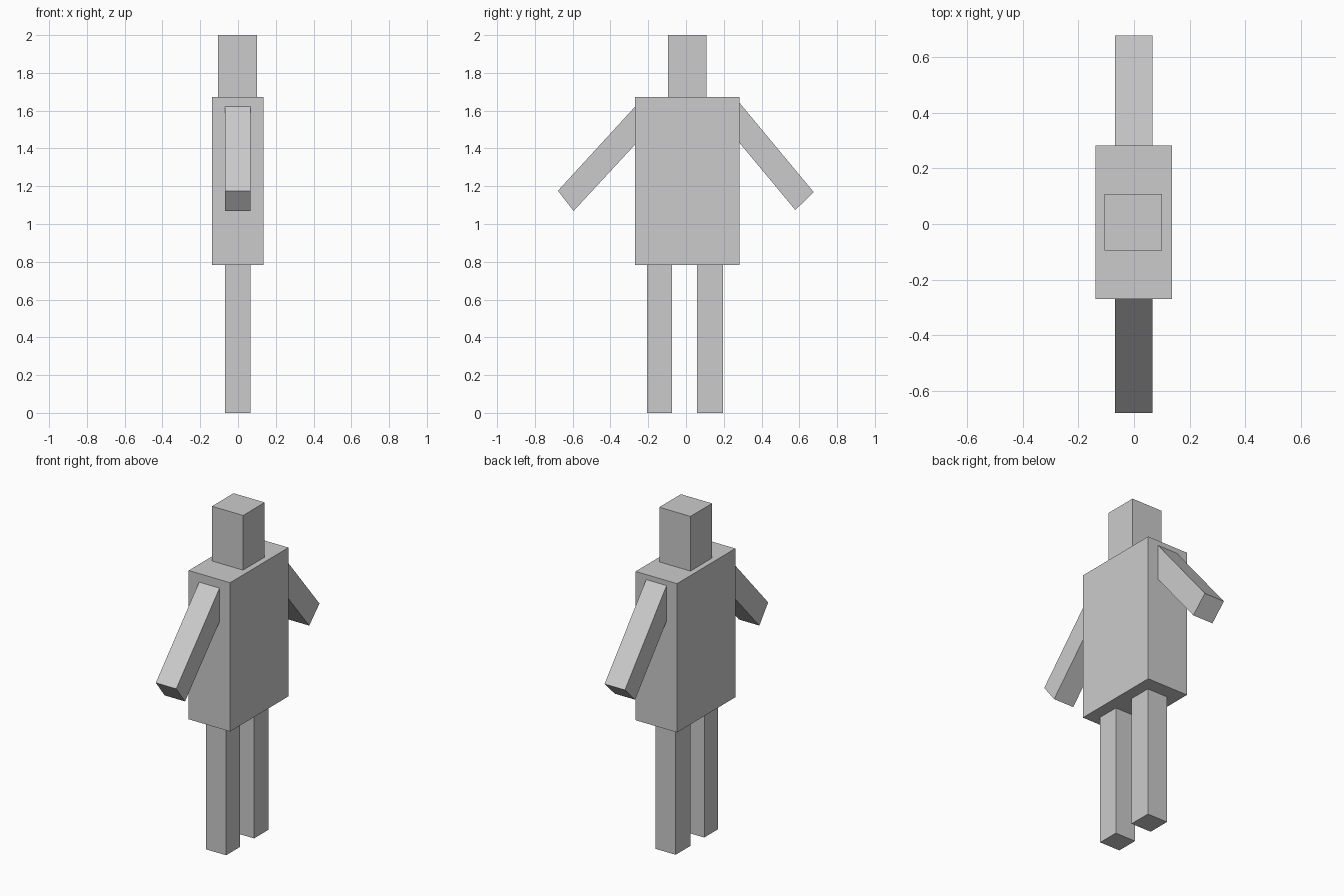
import bpy
import bmesh

if "Cube" in bpy.data.objects:
    bpy.data.objects.remove(bpy.data.objects["Cube"])


def prism(name, outline, x0, x1):
    """Extrude a (y, z) outline along x from x0 to x1."""
    bm = bmesh.new()
    face = bm.faces.new([bm.verts.new((x0, y, z)) for y, z in outline])
    ext = bmesh.ops.extrude_face_region(bm, geom=[face], use_keep_orig=True)
    moved = [g for g in ext["geom"] if isinstance(g, bmesh.types.BMVert)]
    bmesh.ops.translate(bm, verts=moved, vec=(x1 - x0, 0, 0))
    bmesh.ops.recalc_face_normals(bm, faces=bm.faces)
    mesh = bpy.data.meshes.new(name)
    bm.to_mesh(mesh)
    bm.free()
    obj = bpy.data.objects.new(name, mesh)
    bpy.context.collection.objects.link(obj)
    return obj


def box(name, x, y, z):
    """Box from (min, max) ranges."""
    return prism(name, [(y[0], z[0]), (y[1], z[0]), (y[1], z[1]), (y[0], z[1])], *x)


HIP, SHOULDER, TOP = 0.783, 1.673, 2.0
LIMB_X = (-0.069, 0.066)

# Trunk and head
box("torso", (-0.138, 0.136), (-0.269, 0.282), (HIP, SHOULDER))
box("head", (-0.105, 0.101), (-0.096, 0.108), (SHOULDER, TOP))

# Legs
for name, y in (("front_leg", (-0.206, -0.074)), ("back_leg", (0.058, 0.196))):
    box(name, LIMB_X, y, (0.0, HIP))

# Arms slope down and out from the torso sides
prism("front_arm", [(-0.269, 1.622), (-0.678, 1.176), (-0.595, 1.069), (-0.269, 1.421)], *LIMB_X)
prism("back_arm", [(0.282, 1.643), (0.676, 1.169), (0.579, 1.074), (0.282, 1.431)], *LIMB_X)
